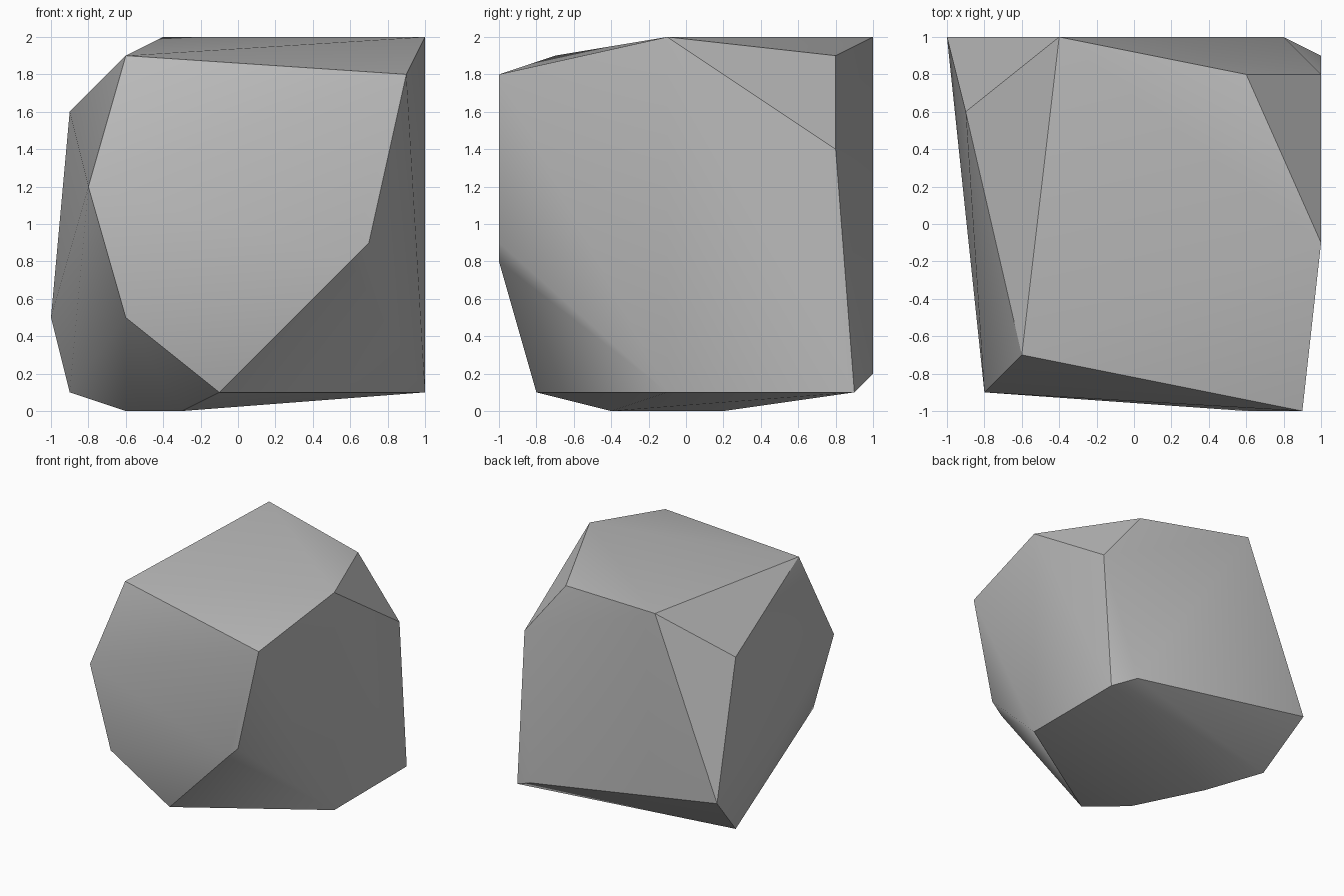
import bpy
import bmesh
import math
from mathutils import Vector

default_cube = bpy.data.objects.get("Cube")
if default_cube:
    bpy.data.objects.remove(default_cube, do_unlink=True)

# Plain stone colour
stone = bpy.data.materials.new("stone_grey")
stone.use_nodes = True
stone_colour = (0.5, 0.5, 0.5, 1.0)
stone.diffuse_color = stone_colour
stone.node_tree.nodes["Principled BSDF"].inputs["Base Color"].default_value = stone_colour

# Corners of the boulder, grouped by level, in tenths of a unit
top_rim = [(9, -10, 18), (-6, -7, 19), (10, -1, 20), (-4, 10, 20), (6, 8, 19)]
shoulder = [(10, 8, 14), (-9, 6, 16), (-8, -9, 12)]
waist = [(7, -10, 9), (6, -10, 8), (-6, -9, 5), (-10, 10, 5)]
foot = [(8, 10, 2), (10, 9, 1), (10, -1, 1), (-1, -8, 1), (-9, 6, 1)]
underside = [(-3, -4, 0), (-6, 2, 0)]


def build_boulder(name, corners, material):
    """Wrap a convex stone around its corners, with sharp creases between facets."""
    bm = bmesh.new()
    for corner in corners:
        bm.verts.new(Vector(corner) / 10)
    bmesh.ops.convex_hull(bm, input=bm.verts[:])
    bmesh.ops.recalc_face_normals(bm, faces=bm.faces[:])
    mesh = bpy.data.meshes.new(name)
    bm.to_mesh(mesh)
    bm.free()
    mesh.materials.append(material)
    boulder = bpy.data.objects.new(name, mesh)
    bpy.context.collection.objects.link(boulder)
    return boulder


boulder = build_boulder("boulder", top_rim + shoulder + waist + foot + underside, stone)

# Soft shading inside each broad facet
bpy.ops.object.select_all(action="DESELECT")
boulder.select_set(True)
bpy.context.view_layer.objects.active = boulder
bpy.ops.object.shade_smooth_by_angle(angle=math.radians(30))
